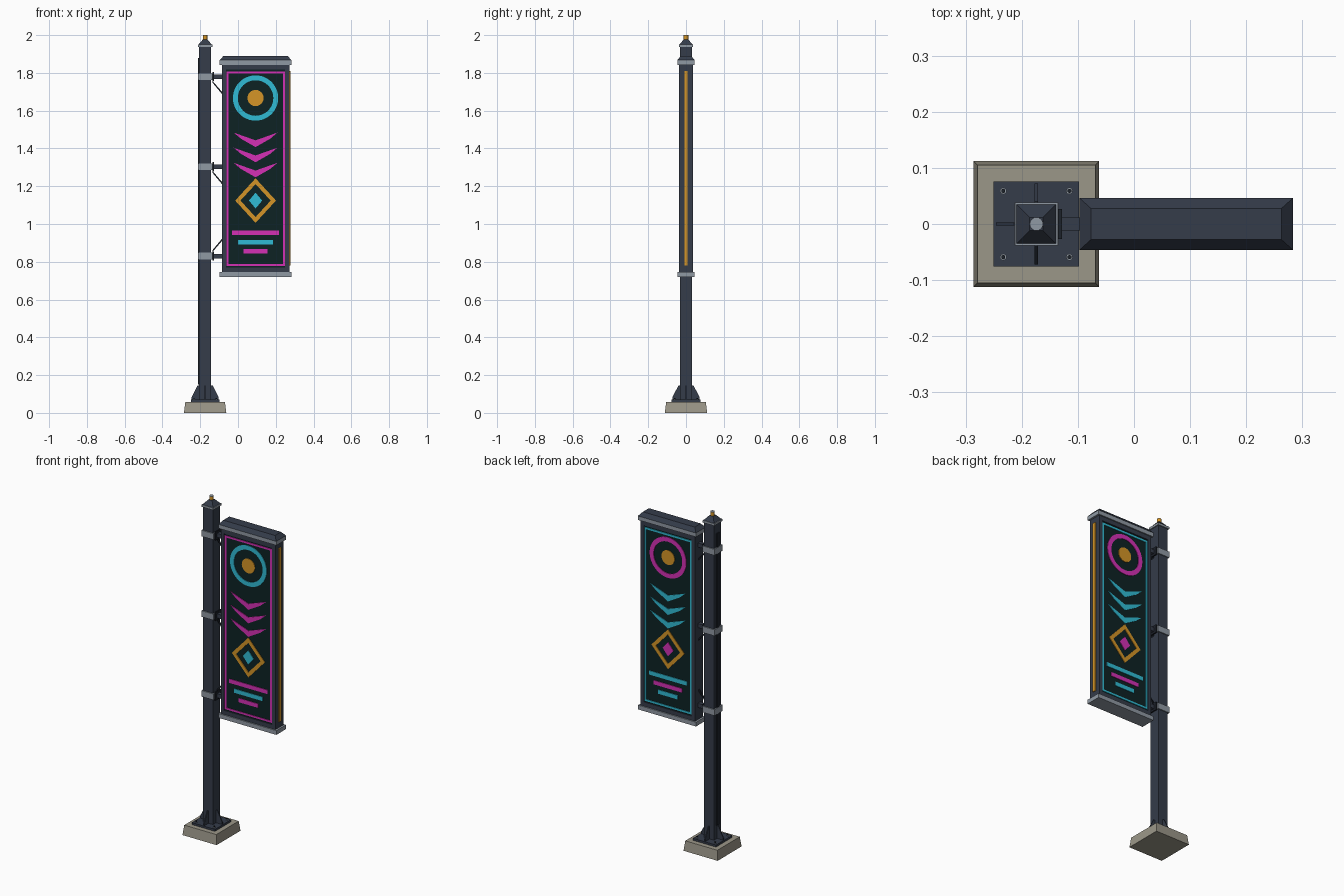
import bpy, bmesh, math
from mathutils import Vector

cube = bpy.data.objects.get("Cube")
if cube:
    bpy.data.objects.remove(cube)


def material(name, r, g, b):
    m = bpy.data.materials.new(name)
    m.use_nodes = True
    m.diffuse_color = (r, g, b, 1)
    m.node_tree.nodes["Principled BSDF"].inputs["Base Color"].default_value = (r, g, b, 1)
    return m


SLATE = material("slate paint", 0.035, 0.045, 0.068)
DARK = material("dark metal", 0.012, 0.016, 0.024)
STEEL = material("brushed steel", 0.28, 0.32, 0.37)
STONE = material("concrete", 0.33, 0.31, 0.25)
PANEL = material("dark teal panel", 0.004, 0.016, 0.017)
MAGENTA = material("magenta", 0.66, 0.03, 0.46)
CYAN = material("cyan", 0.03, 0.50, 0.66)
AMBER = material("amber", 0.66, 0.30, 0.02)

PX = -0.174   # pole centre
BX = 0.093    # banner centre


def finish(name, bm, mat):
    bmesh.ops.recalc_face_normals(bm, faces=bm.faces)
    me = bpy.data.meshes.new(name)
    bm.to_mesh(me)
    bm.free()
    me.materials.append(mat)
    ob = bpy.data.objects.new(name, me)
    bpy.context.collection.objects.link(ob)
    return ob


def frustum(name, cx, z0, z1, low, high, mat):
    """Box centred on (cx, 0) with half sizes low at the bottom and high at the top."""
    bm = bmesh.new()
    rings = [[bm.verts.new((cx + sx * h[0], sy * h[1], z))
              for sx, sy in ((-1, -1), (1, -1), (1, 1), (-1, 1))]
             for z, h in ((z0, low), (z1, high))]
    bm.faces.new(rings[0])
    bm.faces.new(rings[1])
    for i in range(4):
        j = (i + 1) % 4
        bm.faces.new((rings[0][i], rings[0][j], rings[1][j], rings[1][i]))
    return finish(name, bm, mat)


def box(name, x0, x1, y0, y1, z0, z1, mat):
    ob = frustum(name, (x0 + x1) / 2, z0, z1, *[((x1 - x0) / 2, (y1 - y0) / 2)] * 2, mat)
    ob.location.y = (y0 + y1) / 2
    return ob


def cylinder(name, x, y, z0, z1, r, sides, mat):
    bm = bmesh.new()
    bmesh.ops.create_cone(bm, cap_ends=True, segments=sides, radius1=r, radius2=r, depth=z1 - z0)
    bmesh.ops.translate(bm, verts=bm.verts, vec=(x, y, (z0 + z1) / 2))
    return finish(name, bm, mat)


def plate(name, outer, y0, y1, mat, inner=None):
    """Flat x-z outline given thickness along y; an inner outline makes it a ring."""
    bm = bmesh.new()
    loops = [[[bm.verts.new((x, y, z)) for x, z in pts] for y in (y0, y1)]
             for pts in ([outer, inner] if inner else [outer])]
    n = len(outer)
    for a, b in loops:
        for i in range(n):
            bm.faces.new((a[i], a[(i + 1) % n], b[(i + 1) % n], b[i]))
    for side in (0, 1):
        if inner:
            o, k = loops[0][side], loops[1][side]
            for i in range(n):
                j = (i + 1) % n
                bm.faces.new((o[i], o[j], k[j], k[i]))
        else:
            bm.faces.new(loops[0][side])
    return finish(name, bm, mat)


def ngon(z, rx, rz, n):
    return [(BX + rx * math.cos(math.tau * i / n), z + rz * math.sin(math.tau * i / n))
            for i in range(n)]


def rect(z, hx, hz):
    return [(BX - hx, z - hz), (BX + hx, z - hz), (BX + hx, z + hz), (BX - hx, z + hz)]


# Footing, base plate, bolts and gussets
frustum("footing", PX, 0, 0.058, (0.112, 0.112), (0.105, 0.105), STONE)
frustum("base_plate", PX, 0.058, 0.07, (0.076, 0.076), (0.076, 0.076), SLATE)
for sx in (-1, 1):
    for sy in (-1, 1):
        x, y = PX + sx * 0.059, sy * 0.059
        cylinder("anchor_washer", x, y, 0.07, 0.073, 0.006, 12, STEEL)
        cylinder("anchor_bolt", x, y, 0.073, 0.08, 0.004, 6, DARK)
for i in range(4):
    g = plate("gusset", [(0.03, 0.07), (0.072, 0.07), (0.072, 0.083), (0.04, 0.145), (0.03, 0.145)],
              -0.003, 0.003, SLATE)
    g.rotation_euler.z = i * math.pi / 2
    g.location.x = PX

# Pole with cable cover, cap and finial
box("pole", PX - 0.032, PX + 0.032, -0.032, 0.032, 0.07, 1.94, SLATE)
box("cable_cover", PX - 0.037, PX - 0.032, -0.012, 0.012, 0.15, 1.88, DARK)
frustum("cap_rim", PX, 1.937, 1.95, (0.038, 0.038), (0.038, 0.038), STEEL)
frustum("cap_roof", PX, 1.95, 1.977, (0.035, 0.035), (0.012, 0.012), SLATE)
cylinder("finial", PX, 0, 1.975, 1.997, 0.012, 16, AMBER)
cylinder("finial_top", PX, 0, 1.997, 2.0, 0.012, 16, STEEL)

# Clamps, arms and braces
for z, d in ((1.78, -1), (1.303, -1), (0.83, 1)):
    box("clamp", PX - 0.039, PX + 0.039, -0.038, 0.038, z - 0.018, z + 0.018, STEEL)
    box("clamp_plate", PX + 0.039, PX + 0.046, -0.027, 0.027, z - 0.024, z + 0.024, DARK)
    box("arm", PX + 0.046, BX - 0.175, -0.012, 0.012, z - 0.012, z + 0.012, SLATE)
    plate("brace", [(PX + 0.039, z + d * 0.022), (PX + 0.039, z + d * 0.032),
                    (BX - 0.178, z + d * 0.092), (BX - 0.178, z + d * 0.08)], -0.004, 0.004, DARK)

# Banner cabinet
for side in (-1, 1):
    x = BX + side * 0.168
    box("cabinet_post", x - 0.011, x + 0.011, -0.038, 0.038, 0.74, 1.85, SLATE)
for z in (0.755, 1.832):
    box("cabinet_rail", BX - 0.16, BX + 0.16, -0.038, 0.038, z - 0.015, z + 0.015, SLATE)
box("panel", BX - 0.16, BX + 0.16, -0.033, 0.033, 0.765, 1.82, PANEL)
frustum("bottom_trim", BX, 0.72, 0.745, (0.19, 0.045), (0.19, 0.045), STEEL)
frustum("top_trim", BX, 1.843, 1.867, (0.19, 0.045), (0.19, 0.045), STEEL)
frustum("cabinet_roof", BX, 1.867, 1.89, (0.19, 0.046), (0.17, 0.028), SLATE)
box("edge_light", BX + 0.179, BX + 0.185, -0.009, 0.009, 0.78, 1.81, AMBER)

# Painted designs, with the two bright colours swapped on the back
for side, (face, a, b) in {-1: ("front", MAGENTA, CYAN), 1: ("back", CYAN, MAGENTA)}.items():
    def paint(name, outer, mat, inner=None):
        plate(face + "_" + name, outer, side * 0.0325, side * 0.0365, mat, inner)

    paint("border", rect(1.293, 0.155, 0.515), a, rect(1.293, 0.144, 0.504))
    paint("ring", ngon(1.667, 0.12, 0.12, 48), b, ngon(1.667, 0.094, 0.094, 48))
    paint("disc", ngon(1.667, 0.043, 0.043, 32), AMBER)
    for z in (1.443, 1.363, 1.283):
        paint("chevron", [(BX + x, z + h) for x, h in
                          ((-0.116, 0.041), (0, 0), (0.116, 0.041),
                           (0.077, 0.008), (0, -0.036), (-0.077, 0.008))], a)
    paint("diamond", ngon(1.124, 0.108, 0.118, 4), AMBER, ngon(1.124, 0.08, 0.087, 4))
    paint("diamond_heart", ngon(1.124, 0.035, 0.042, 4), b)
    for z, w, mat in ((0.953, 0.125, a), (0.903, 0.093, b), (0.855, 0.064, a)):
        paint("bar", rect(z, w, 0.012), mat)
